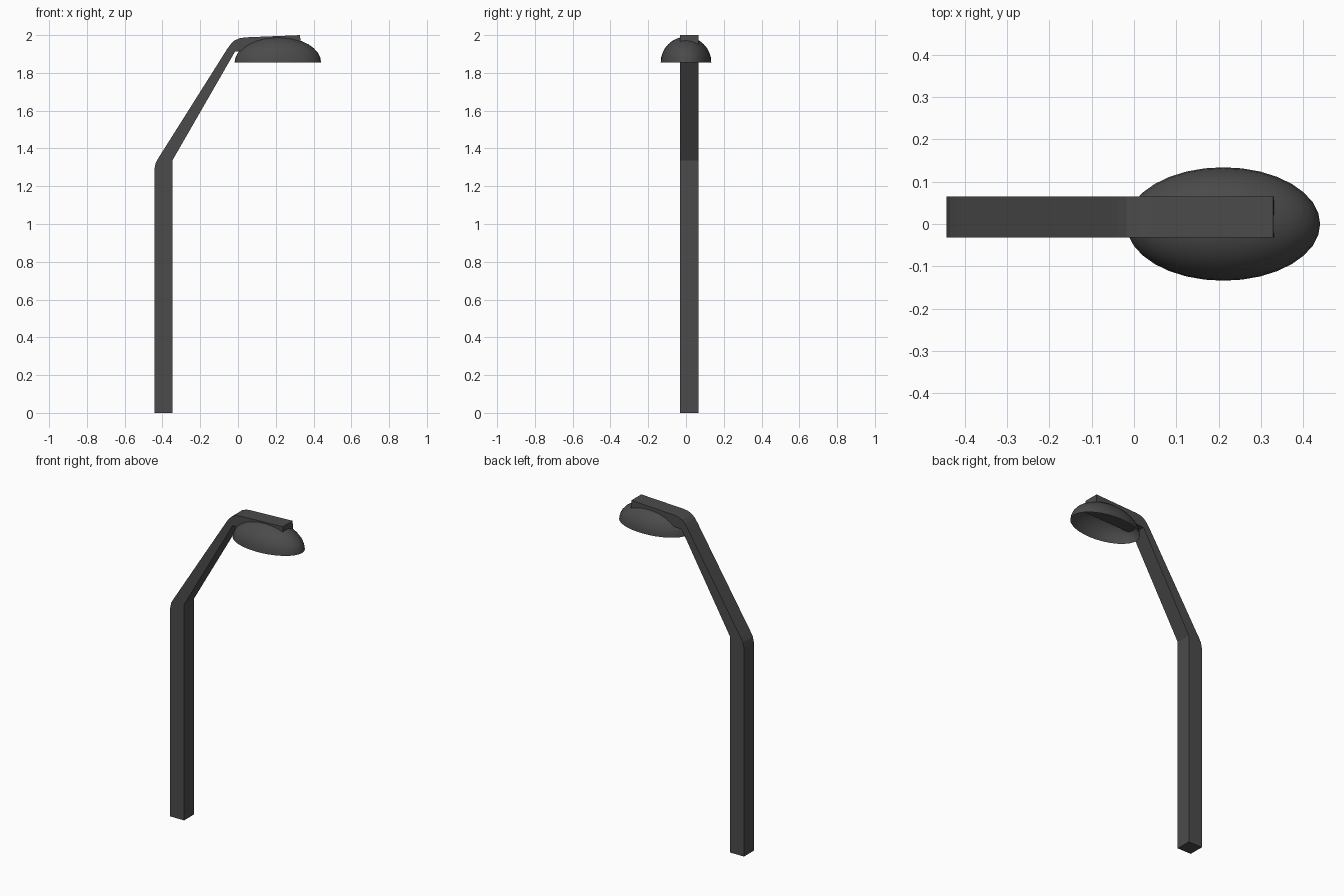
import bpy, bmesh
from mathutils import Matrix

if "Cube" in bpy.data.objects:
    bpy.data.objects.remove(bpy.data.objects["Cube"])


def add_object(name, bm):
    mesh = bpy.data.meshes.new(name)
    bm.to_mesh(mesh)
    bm.free()
    obj = bpy.data.objects.new(name, mesh)
    bpy.context.collection.objects.link(obj)
    mat = bpy.data.materials.get("dark_metal")
    if not mat:
        mat = bpy.data.materials.new("dark_metal")
        mat.diffuse_color = (0.07, 0.07, 0.07, 1)
        mat.use_nodes = True
        mat.node_tree.nodes["Principled BSDF"].inputs["Base Color"].default_value = mat.diffuse_color
    mesh.materials.append(mat)
    return obj


# Bent pole: side profile with rounded outer bends, extruded across y
profile = [(-0.443, 0), (-0.347, 0), (-0.347, 1.337), (-0.015, 1.914),
           (0.332, 1.925), (0.329, 2.0), (0.04, 1.988), (0.01, 1.984),
           (-0.018, 1.972), (-0.038, 1.953), (-0.055, 1.93),
           (-0.402, 1.38), (-0.42, 1.352), (-0.435, 1.325), (-0.443, 1.29)]
bm = bmesh.new()
face = bm.faces.new([bm.verts.new((x, -0.032, z)) for x, z in profile])
ext = bmesh.ops.extrude_face_region(bm, geom=[face])
new_verts = [v for v in ext["geom"] if isinstance(v, bmesh.types.BMVert)]
bmesh.ops.translate(bm, verts=new_verts, vec=(0, 0.097, 0))
bmesh.ops.recalc_face_normals(bm, faces=bm.faces)
add_object("bent_pole", bm)

# Lamp shade: open half ellipsoid
bm = bmesh.new()
bmesh.ops.create_uvsphere(bm, u_segments=32, v_segments=16, radius=1)
bmesh.ops.delete(bm, geom=[v for v in bm.verts if v.co.z < -0.01], context='VERTS')
bm.transform(Matrix.Translation((0.211, 0, 1.855)) @ Matrix.Diagonal((0.229, 0.134, 0.136, 1)))
for f in bm.faces:
    f.smooth = True
add_object("lamp_shade", bm)
